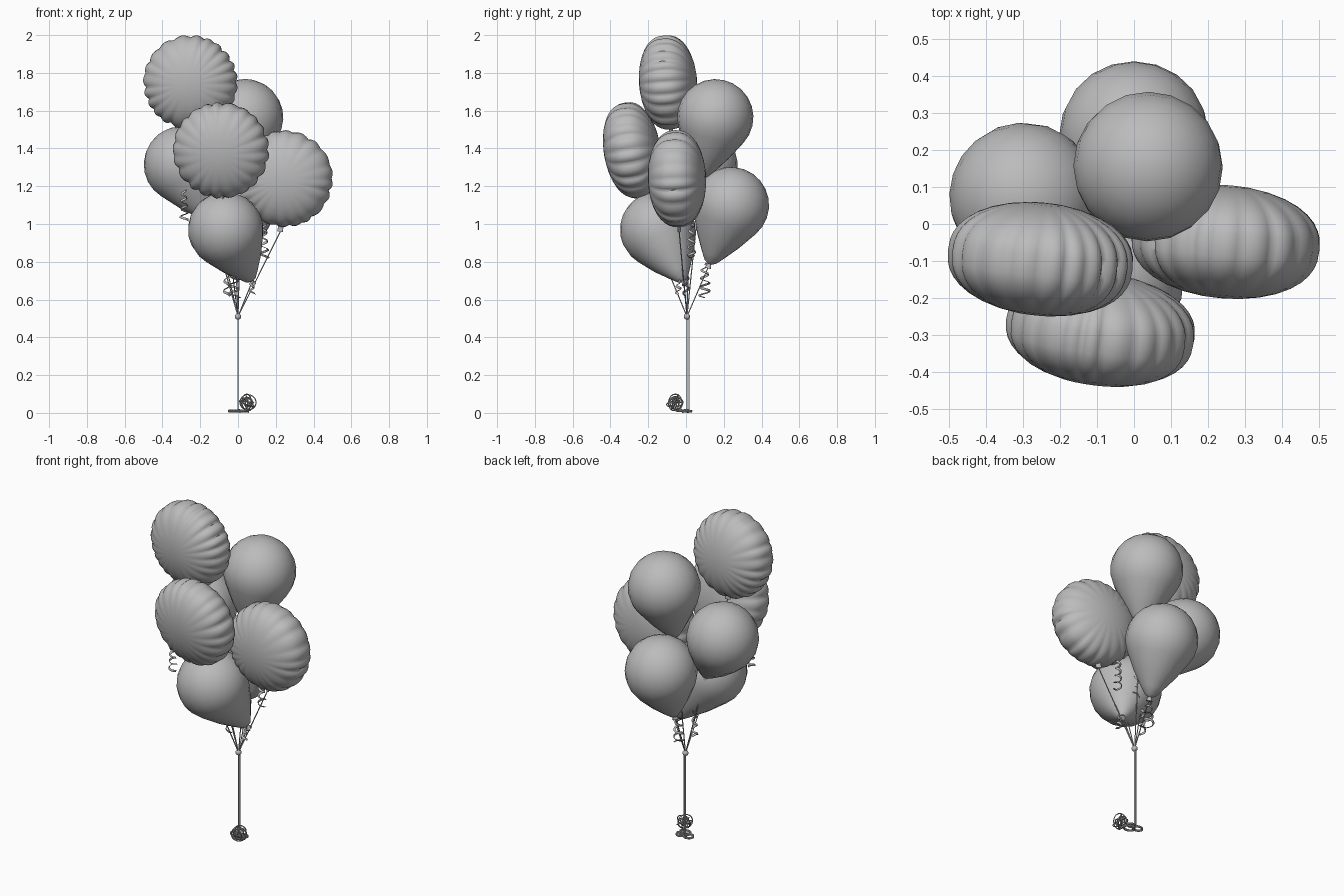
import bpy, bmesh, math, random
from mathutils import Vector, Euler

random.seed(4)
cube = bpy.data.objects.get("Cube")
if cube:
    bpy.data.objects.remove(cube, do_unlink=True)

grey = bpy.data.materials.new("soft grey")
grey.use_nodes = True
grey.diffuse_color = (0.5, 0.5, 0.5, 1)
grey.node_tree.nodes["Principled BSDF"].inputs["Base Color"].default_value = (0.5, 0.5, 0.5, 1)

KNOT = Vector((0, 0.005, 0.51))


def finish(name, bm, angle=50):
    bmesh.ops.recalc_face_normals(bm, faces=bm.faces)
    mesh = bpy.data.meshes.new(name)
    bm.to_mesh(mesh)
    bm.free()
    mesh.materials.append(grey)
    obj = bpy.data.objects.new(name, mesh)
    bpy.context.collection.objects.link(obj)
    bpy.ops.object.select_all(action='DESELECT')
    obj.select_set(True)
    bpy.context.view_layer.objects.active = obj
    bpy.ops.object.shade_smooth_by_angle(angle=math.radians(angle))
    return obj


def bridge(bm, a, b):
    for i in range(len(a)):
        j = (i + 1) % len(a)
        bm.faces.new((a[i], a[j], b[j], b[i]))


def fan(bm, tip, ring):
    for i in range(len(ring)):
        bm.faces.new((tip, ring[i], ring[(i + 1) % len(ring)]))


def line(name, points, depth=0.003, width=0.0):
    curve = bpy.data.curves.new(name, 'CURVE')
    curve.dimensions = '3D'
    curve.bevel_depth = depth
    curve.bevel_resolution = 1
    curve.extrude = width
    curve.use_fill_caps = True
    spline = curve.splines.new('POLY')
    spline.points.add(len(points) - 1)
    for p, co in zip(spline.points, points):
        p.co = (*co, 1)
    curve.materials.append(grey)
    obj = bpy.data.objects.new(name, curve)
    bpy.context.collection.objects.link(obj)


# Round balloon: a turned teardrop whose neck points at the given tip
def round_balloon(name, centre, tip, r=0.2, segs=20):
    centre = Vector(centre)
    axis = (Vector(tip) - centre).normalized()
    turn = Vector((0, 0, -1)).rotation_difference(axis)
    profile = [(r * math.cos(a), r * math.sin(a))
               for a in (math.radians(d) for d in range(15, 121, 15))]
    profile += [(-0.2, 0.118), (-0.28, 0.062), (-0.32, 0.032),
                (-0.332, 0.01), (-0.355, 0.017)]
    bm = bmesh.new()
    rings = []
    for h, rad in profile:
        rings.append([bm.verts.new(centre + turn @ Vector(
            (rad * math.cos(k * math.tau / segs), rad * math.sin(k * math.tau / segs), h)))
            for k in range(segs)])
    for a, b in zip(rings, rings[1:]):
        bridge(bm, a, b)
    fan(bm, bm.verts.new(centre + turn @ Vector((0, 0, r))), rings[0])
    bm.faces.new(rings[-1])
    finish(name, bm)
    end = centre + axis * 0.34
    line(name + "_string", [end, KNOT])


# Foil balloon: two domes sharing a scalloped seam with pinched creases
def foil_balloon(name, centre, r, half, tilt, yaw, lobes=21, steps=6):
    centre = Vector(centre)
    rot = Euler((math.radians(tilt), 0, math.radians(yaw)))
    widths = [random.uniform(0.7, 1.3) for _ in range(lobes)]
    depth = [random.uniform(0.4, 1.0) for _ in range(lobes)]
    rim, start = [], 0
    for i, w in enumerate(widths):
        for s in range(steps):
            f = s / steps
            d = depth[i] * (1 - f) + depth[(i + 1) % lobes] * f
            rim.append((math.tau * (start + f * w) / sum(widths),
                        d * (1 - math.sin(math.pi * f))))
        start += w
    levels = [math.radians(d) for d in (12, 24, 36, 47, 57, 66, 74, 81, 90)]

    def ring(t, side):
        out = []
        for ang, c in rim:
            rho = math.sin(t)
            rad = r * rho * (1 - 0.07 * c * rho ** 8)
            y = half * max(math.cos(t), 0) ** 0.85 * (1 - 0.2 * c * rho ** 5)
            out.append(bm.verts.new(centre + rot.to_matrix() @ Vector(
                (rad * math.cos(ang), side * y, rad * math.sin(ang)))))
        return out

    bm = bmesh.new()
    seam = ring(levels[-1], 1)
    for side in (-1, 1):
        rings = [ring(t, side) for t in levels[:-1]] + [seam]
        for a, b in zip(rings, rings[1:]):
            bridge(bm, a, b)
        fan(bm, bm.verts.new(centre + rot.to_matrix() @ Vector((0, side * half, 0))), rings[0])
    finish(name, bm, 70)
    # filling tail at the bottom of the seam, then the string
    aim = rot.to_matrix() @ Vector((-0.35 * centre.x, 0, -1)).normalized()
    base = centre + aim * r * 0.96
    end = centre + aim * r * 1.1
    line(name + "_tail", [base, end], 0.004, 0.012)
    line(name + "_string", [end, KNOT])


# Curled ribbon end hanging downwards
def curl(name, x, y, top, bottom, turns, r=0.022):
    n = turns * 14
    points = []
    for i in range(n + 1):
        f, a = i / n, turns * math.tau * i / n
        rad = r * (0.5 + 0.5 * f)
        points.append((x + rad * math.cos(a), y + rad * math.sin(a), top + (bottom - top) * f))
    line(name, points, 0.0015, 0.005)


foil_balloon("top_foil_balloon", (-0.252, -0.095, 1.75), 0.252, 0.152, 4, -6)
foil_balloon("front_foil_balloon", (-0.09, -0.285, 1.39), 0.257, 0.148, 9, -7)
foil_balloon("left_foil_balloon", (0.247, -0.048, 1.24), 0.257, 0.153, 2, -5)

round_balloon("front_low_balloon", (-0.065, -0.15, 0.97), (0.075, -0.01, 0.69))
round_balloon("back_top_balloon", (0.038, 0.155, 1.565), (0.02, 0.08, 1.24), 0.202)
round_balloon("right_balloon", (-0.297, 0.072, 1.315), (-0.15, 0.02, 1.03), 0.202)
round_balloon("back_low_balloon", (0, 0.238, 1.1), (-0.01, 0.125, 0.79), 0.202)

curl("right_curl", -0.285, -0.22, 1.18, 1.02, 4)
curl("left_curl", 0.14, 0.03, 1.0, 0.82, 4)
curl("back_curl", -0.02, 0.1, 0.79, 0.61, 4, 0.03)
curl("front_curl", 0.075, -0.04, 0.7, 0.63, 2, 0.015)
curl("inner_curl", -0.06, 0.0, 0.78, 0.62, 3, 0.018)
curl("upper_curl", 0.01, 0.02, 1.0, 0.8, 4, 0.025)

# Knot that gathers the strings
bm = bmesh.new()
bmesh.ops.create_uvsphere(bm, u_segments=12, v_segments=8, radius=0.017)
bmesh.ops.translate(bm, verts=bm.verts, vec=KNOT)
finish("gather_knot", bm)

# Flat ribbon running down to the floor
bm = bmesh.new()
bmesh.ops.create_cube(bm, size=1)
bmesh.ops.scale(bm, verts=bm.verts, vec=(0.006, 0.015, 0.5))
bmesh.ops.translate(bm, verts=bm.verts, vec=(0, 0.01, 0.26))
finish("main_ribbon", bm, 30)

# Tangled ribbon ball beside the foot
points = []
turns, n = 9, 24
for i in range(turns * n):
    a, f = math.tau * i / n, i / (turns * n)
    lean = Euler((f * 5.5, f * 2.0, f * 9.0))
    p = Vector((math.cos(a), math.sin(a), 0)) * (0.034 + 0.012 * math.sin(f * 20))
    p.rotate(lean)
    points.append(p + Vector((0.05, -0.058, 0.054)))
line("ribbon_tangle", points, 0.003)

# Loose loops lying on the floor
for i, (x, y, r) in enumerate([(-0.02, 0.005, 0.03), (0.02, -0.02, 0.035), (0.03, 0.01, 0.025)]):
    line(f"floor_loop_{i + 1}",
         [(x + r * math.cos(k * math.tau / 20), y + 0.8 * r * math.sin(k * math.tau / 20),
           0.004 + 0.012 * k / 40) for k in range(41)], 0.004)
